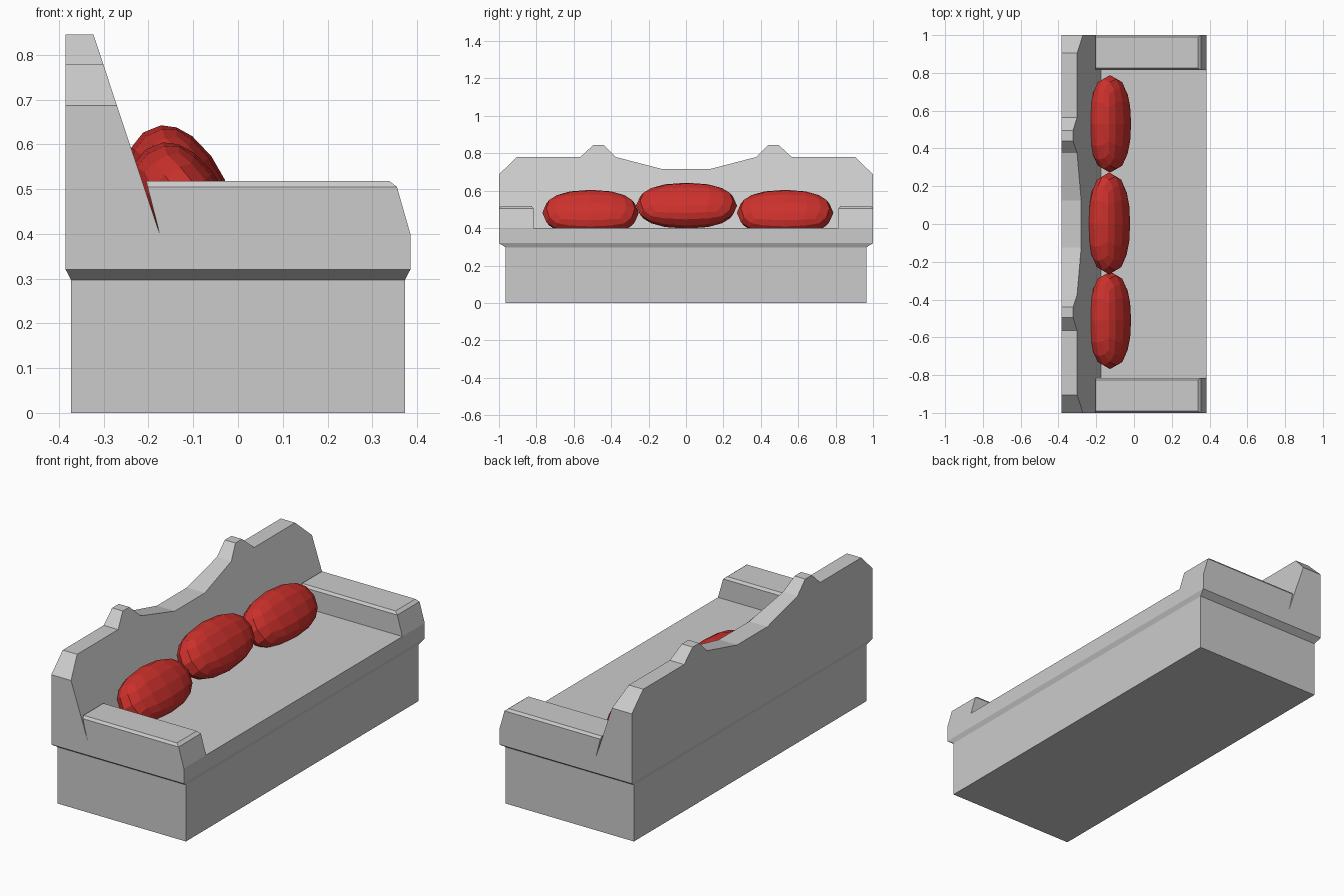
import bpy, bmesh
from mathutils import Matrix, Vector

if "Cube" in bpy.data.objects:
    bpy.data.objects.remove(bpy.data.objects["Cube"])


def finish(bm, name, material=None):
    bmesh.ops.recalc_face_normals(bm, faces=bm.faces)
    mesh = bpy.data.meshes.new(name)
    bm.to_mesh(mesh)
    bm.free()
    ob = bpy.data.objects.new(name, mesh)
    bpy.context.collection.objects.link(ob)
    if material:
        mesh.materials.append(material)
    return ob


def loft(name, loops):
    """Skin equal-length point loops and cap both ends."""
    bm = bmesh.new()
    rings = [[bm.verts.new(p) for p in loop] for loop in loops]
    n = len(rings[0])
    for a, b in zip(rings, rings[1:]):
        for i in range(n):
            j = (i + 1) % n
            bm.faces.new((a[i], a[j], b[j], b[i]))
    bm.faces.new(rings[0])
    bm.faces.new(rings[-1])
    return finish(bm, name)


def rect(x0, x1, y0, y1, z):
    return [(x0, y0, z), (x1, y0, z), (x1, y1, z), (x0, y1, z)]


# Plinth and overhanging seat slab
loft("base", [rect(-.373, .373, -.965, .965, z) for z in (0, .297)])
loft("seat", [rect(-.373, .373, -.965, .965, .297),
              rect(-.385, .385, -1, 1, .32),
              rect(-.385, .385, -1, 1, .40)])

# Backrest: mirrored crest outline, vertical back and sloping front
half = [(1, .40), (1, .687), (.905, .78), (.565, .78), (.495, .845),
        (.44, .845), (.375, .78), (.125, .715)]
outline = half + [(-y, z) for y, z in reversed(half)]
loft("backrest", [[(-.385, y, z) for y, z in outline],
                  [(-.175 - .3326 * (z - .40), y, z) for y, z in outline]])

# Armrests with sloped fronts and chamfered tops
for side, name in ((-1, "left_armrest"), (1, "right_armrest")):
    a, b = side * .815, side * 1.0
    c = side * .01
    loft(name, [rect(-.175, .385, a, b, .40),
                rect(-.202, .355, a, b, .505),
                rect(-.205, .338, a + c, b - c, .518)])

# Leaning cushions: faceted rounded boxes
red = bpy.data.materials.new("red_fabric")
red.diffuse_color = (.60, .03, .025, 1)
red.use_nodes = True
red.node_tree.nodes["Principled BSDF"].inputs["Base Color"].default_value = red.diffuse_color
up = Vector((-.6, 0, .8))
normal = Vector((.8, 0, .6))
across = Vector((0, 1, 0))


def cushion(name, centre, half_length):
    bm = bmesh.new()
    bmesh.ops.create_cube(bm, size=2)
    bmesh.ops.subdivide_edges(bm, edges=bm.edges[:], cuts=3, use_grid_fill=True)
    for v in bm.verts:
        p = v.co / sum(abs(c) ** 2.25 for c in v.co) ** (1 / 2.25)
        v.co = (Vector(centre) + normal * p.x * .09
                + across * p.y * half_length + up * p.z * .133)
    finish(bm, name, red)


cushion("middle_cushion", (-.132, .003, .52), .27)
cushion("left_cushion", (-.127, -.51, .482), .258)
cushion("right_cushion", (-.127, .53, .482), .258)
